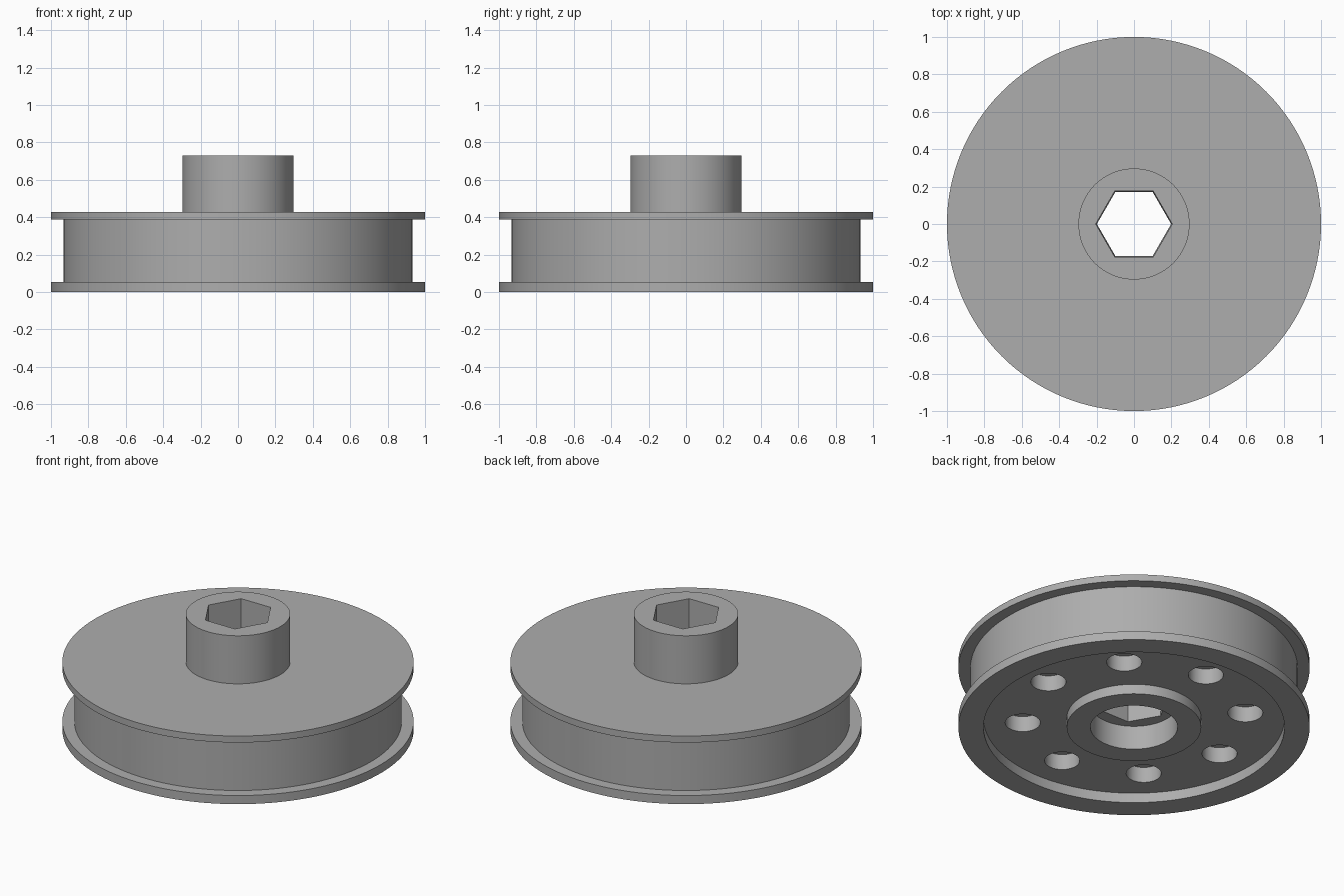
import bpy, bmesh, math
from mathutils import Matrix

cube = bpy.data.objects.get("Cube")
if cube:
    bpy.data.objects.remove(cube, do_unlink=True)

grey = bpy.data.materials.new("plain grey")
grey.use_nodes = True
colour = (0.42, 0.42, 0.42, 1)
grey.diffuse_color = colour
grey.node_tree.nodes["Principled BSDF"].inputs["Base Color"].default_value = colour


def make_object(name, bm):
    bmesh.ops.recalc_face_normals(bm, faces=bm.faces)
    mesh = bpy.data.meshes.new(name)
    bm.to_mesh(mesh)
    bm.free()
    mesh.materials.append(grey)
    obj = bpy.data.objects.new(name, mesh)
    bpy.context.collection.objects.link(obj)
    return obj


def lathe(name, profile, steps=128):
    """Turn a closed (radius, height) profile, ending on the axis, about z."""
    bm = bmesh.new()
    verts = [bm.verts.new((r, 0, z)) for r, z in profile]
    edges = [bm.edges.new(pair) for pair in zip(verts, verts[1:])]
    bmesh.ops.spin(bm, geom=verts + edges, cent=(0, 0, 0), axis=(0, 0, 1),
                   angle=math.tau, steps=steps, use_duplicate=False)
    bmesh.ops.remove_doubles(bm, verts=bm.verts, dist=1e-4)
    return make_object(name, bm)


def add_prism(bm, sides, r_low, r_high, low, high, x=0, y=0, turn=0):
    place = Matrix.Translation((x, y, (low + high) / 2)) @ Matrix.Rotation(turn, 4, 'Z')
    bmesh.ops.create_cone(bm, cap_ends=True, segments=sides, radius1=r_low,
                          radius2=r_high, depth=high - low, matrix=place)


# Flanged drum with hub, recessed underside, lower boss and counterbore
wheel = lathe("flanged_wheel", [
    (0, 0.15), (0.248, 0.15), (0.248, 0), (0.383, 0), (0.383, 0.062),
    (0.857, 0.062), (0.857, 0), (1, 0), (1, 0.054), (0.932, 0.054),
    (0.932, 0.387), (1, 0.387), (1, 0.428), (0.297, 0.428),
    (0.297, 0.73), (0, 0.73)])

# Hexagonal shaft bore, slightly tapered, with points along y
bm = bmesh.new()
add_prism(bm, 6, 0.198, 0.205, 0.1, 0.78, turn=math.pi / 2)
hex_cutter = make_object("hex_bore_cutter", bm)

# Ring of eight blind holes in the underside
bm = bmesh.new()
for i in range(8):
    a = i * math.tau / 8
    add_prism(bm, 48, 0.1, 0.1, 0.02, 0.16, 0.636 * math.cos(a), 0.636 * math.sin(a))
hole_cutter = make_object("blind_holes_cutter", bm)

bpy.context.view_layer.objects.active = wheel
wheel.select_set(True)
for cutter in (hex_cutter, hole_cutter):
    cut = wheel.modifiers.new("cut", 'BOOLEAN')
    cut.operation = 'DIFFERENCE'
    cut.solver = 'EXACT'
    cut.object = cutter
    bpy.ops.object.modifier_apply(modifier=cut.name)
    bpy.data.objects.remove(cutter, do_unlink=True)

bpy.ops.object.shade_smooth_by_angle(angle=math.radians(30))
